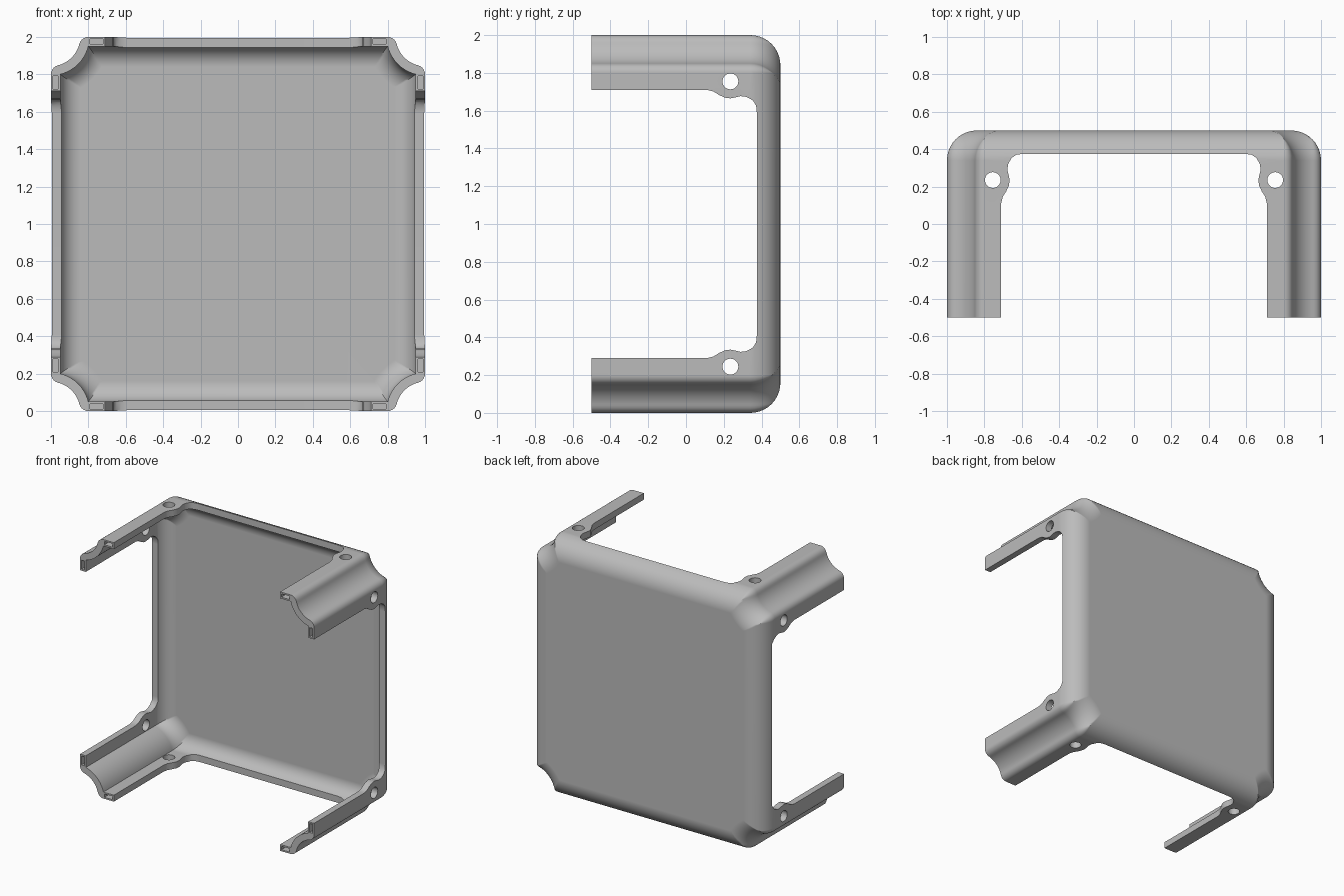
import bpy, bmesh, math
from mathutils import Matrix, Vector

if "Cube" in bpy.data.objects:
    bpy.data.objects.remove(bpy.data.objects["Cube"])

WALL, GROOVE, ROUND, FILLET = 0.05, 0.156, 0.05, 0.16
FRONT, BACK = -0.5, 0.5

grey = bpy.data.materials.new("plain grey")
grey.use_nodes = True
grey.diffuse_color = (0.5, 0.5, 0.5, 1)
grey.node_tree.nodes["Principled BSDF"].inputs["Base Color"].default_value = (0.5, 0.5, 0.5, 1)


def section(d):
    """Square with scooped corners, shrunk inward by d."""
    m, q = max(d, ROUND), max(ROUND - d, 0)
    radius = GROOVE + d
    c = Vector((1 - math.sqrt((GROOVE + m) ** 2 - m ** 2), 1 - m))
    turn = math.atan2(1 - c.y, 1 - c.x)
    half = []
    for i in range(6):
        a = math.pi / 2 + (turn - math.pi / 2) * i / 5
        half.append(c + q * Vector((math.cos(a), math.sin(a))))
    for i in range(1, 9):
        a = math.pi + turn + (math.pi / 4 - turn) * i / 8
        half.append(Vector((1, 1)) + radius * Vector((math.cos(a), math.sin(a))))
    corner = half + [Vector((p.y, p.x)) for p in reversed(half[:-1])]
    return [Matrix.Rotation(-k * math.pi / 2, 2) @ p for k in range(4) for p in corner]


def make(name, bm):
    bmesh.ops.recalc_face_normals(bm, faces=bm.faces)
    mesh = bpy.data.meshes.new(name)
    bm.to_mesh(mesh)
    bm.free()
    ob = bpy.data.objects.new(name, mesh)
    bpy.context.collection.objects.link(ob)
    mesh.materials.append(grey)
    return ob


# Hollow shell: inner skin from the back out to the rim, then outer skin to the back
steps = [math.pi / 2 * i / 10 for i in range(11)]
centre = BACK - FILLET
inner = FILLET - WALL
stations = [(centre + inner * math.sin(a), FILLET - inner * math.cos(a)) for a in reversed(steps)]
stations += [(FRONT, WALL), (FRONT, 0)]
stations += [(centre + FILLET * math.sin(a), FILLET * (1 - math.cos(a))) for a in steps]
bm = bmesh.new()
rings = [[bm.verts.new((p.x, y, p.y + 1)) for p in section(d)] for y, d in stations]
for a, b in zip(rings, rings[1:]):
    for i in range(len(a)):
        j = (i + 1) % len(a)
        bm.faces.new((a[i], a[j], b[j], b[i]))
bm.faces.new(rings[0])
bm.faces.new(rings[-1])
bmesh.ops.remove_doubles(bm, verts=bm.verts, dist=0.0001)
shell = make("corner_post_shell", bm)

# Cutter shapes, each made once upright and once turned to cut the sides
half_window = [(0.71, -0.7), (0.71, 0.11), (0.702, 0.145), (0.683, 0.175), (0.669, 0.205),
               (0.665, 0.235), (0.671, 0.265), (0.677, 0.29), (0.673, 0.32), (0.655, 0.353),
               (0.627, 0.371), (0.59, 0.375)]
window = half_window + [(-x, y) for x, y in reversed(half_window)]


def prism(bm, outline):
    base = [bm.verts.new((x, y, -1.2)) for x, y in outline]
    face = bm.faces.new(base)
    out = bmesh.ops.extrude_face_region(bm, geom=[face])
    top = [v for v in out["geom"] if isinstance(v, bmesh.types.BMVert)]
    bmesh.ops.translate(bm, verts=top, vec=(0, 0, 2.4))


def add_window(bm):
    prism(bm, window)


def add_holes(bm):
    for s in (-1, 1):
        ring = [math.tau * i / 32 for i in range(32)]
        prism(bm, [(s * 0.755 + 0.042 * math.cos(a), 0.235 + 0.042 * math.sin(a)) for a in ring])


def add_pockets(bm):
    for sx in (-1, 1):
        for sz in (-1, 1):
            place = Matrix.Translation((sx * 0.756, FRONT, sz * 0.975))
            bmesh.ops.create_cube(bm, size=1, matrix=place @ Matrix.Diagonal((0.07, 0.2, 0.026, 1)))


def cut(build, turned):
    bm = bmesh.new()
    build(bm)
    if turned:
        bmesh.ops.rotate(bm, verts=bm.verts, matrix=Matrix.Rotation(math.pi / 2, 3, "Y"))
    bmesh.ops.translate(bm, verts=bm.verts, vec=(0, 0, 1))
    cutter = make("cutter", bm)
    cutter.hide_render = True
    mod = shell.modifiers.new("cut", "BOOLEAN")
    mod.operation, mod.solver, mod.object = "DIFFERENCE", "EXACT", cutter
    bpy.ops.object.modifier_apply(modifier=mod.name)
    bpy.data.objects.remove(cutter)


bpy.ops.object.select_all(action="DESELECT")
bpy.context.view_layer.objects.active = shell
shell.select_set(True)

# Side windows, screw holes and end pockets
for build in (add_window, add_holes, add_pockets):
    for turned in (False, True):
        cut(build, turned)

bpy.ops.object.shade_smooth_by_angle(angle=math.radians(35))
weighted = shell.modifiers.new("even_shading", "WEIGHTED_NORMAL")
weighted.keep_sharp = True
